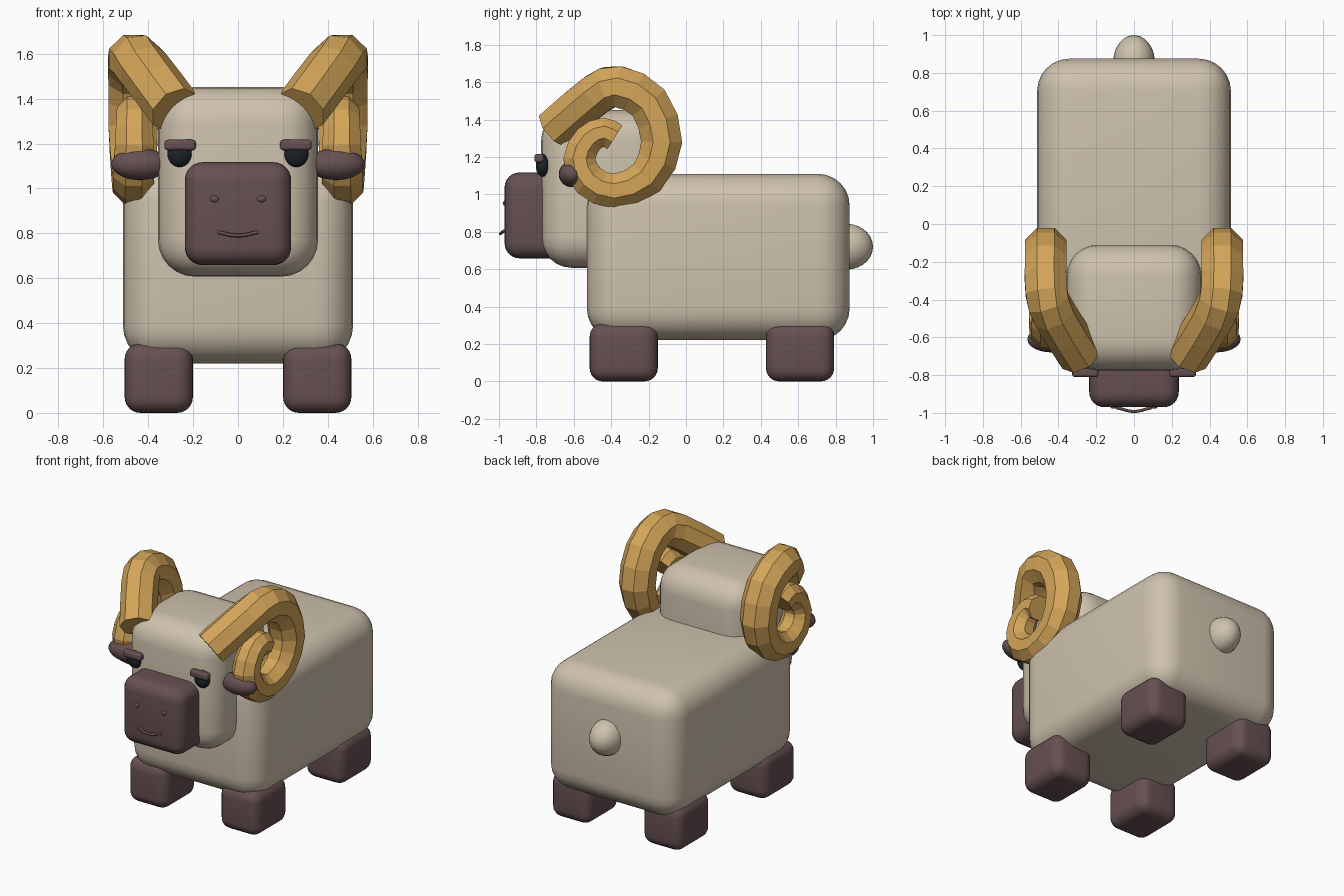
import bpy, bmesh, math
from mathutils import Vector

if "Cube" in bpy.data.objects:
    bpy.data.objects.remove(bpy.data.objects["Cube"])


def material(name, rgb):
    m = bpy.data.materials.new(name)
    m.diffuse_color = (*rgb, 1)
    m.use_nodes = True
    m.node_tree.nodes["Principled BSDF"].inputs["Base Color"].default_value = m.diffuse_color
    return m


WOOL = material("wool", (0.62, 0.54, 0.42))
HIDE = material("hide", (0.135, 0.08, 0.083))
HORN = material("horn", (0.66, 0.38, 0.10))
BLACK = material("eye_black", (0.012, 0.018, 0.02))


def finish(name, bm, mat, smooth=True):
    bmesh.ops.recalc_face_normals(bm, faces=bm.faces)
    me = bpy.data.meshes.new(name)
    bm.to_mesh(me)
    bm.free()
    ob = bpy.data.objects.new(name, me)
    bpy.context.collection.objects.link(ob)
    me.materials.append(mat)
    for p in me.polygons:
        p.use_smooth = smooth
    return ob


def rounded_box(name, lo, hi, radius, mat):
    lo, hi = Vector(lo), Vector(hi)
    bm = bmesh.new()
    bmesh.ops.create_cube(bm, size=1)
    for v in bm.verts:
        v.co = (lo + hi) / 2 + v.co * (hi - lo)
    bmesh.ops.bevel(bm, geom=bm.edges[:], offset=radius, segments=6,
                    profile=0.5, affect='EDGES')
    return finish(name, bm, mat)


def ellipsoid(name, centre, radii, mat):
    bm = bmesh.new()
    bmesh.ops.create_uvsphere(bm, u_segments=24, v_segments=14, radius=1)
    for v in bm.verts:
        v.co = Vector(centre) + v.co * Vector(radii)
    return finish(name, bm, mat)


# Horn path: x, y, z, radius
PATH = [Vector(p) for p in (
    (.28, -.70, 1.35, .11), (.42, -.48, 1.535, .11), (.465, -.36, 1.575, .11),
    (.467, -.20, 1.49, .11), (.467, -.13, 1.28, .11), (.465, -.21, 1.09, .10),
    (.465, -.385, 1.018, .092), (.465, -.52, 1.075, .09), (.462, -.57, 1.19, .086),
    (.462, -.52, 1.295, .08), (.462, -.44, 1.333, .077), (.462, -.38, 1.305, .075))]


def smooth_path(pts):
    out = [pts[0]]
    ext = [2 * pts[0] - pts[1]] + pts + [2 * pts[-1] - pts[-2]]
    for i in range(1, len(pts)):
        a, b, c, d = ext[i - 1:i + 3]
        out += [(9 * (b + c) - a - d) / 16, c]
    return out


def horn(name, side):
    pts = smooth_path(PATH)
    bm = bmesh.new()
    rings = []
    for i, p in enumerate(pts):
        t = (pts[min(i + 1, len(pts) - 1)] - pts[max(i - 1, 0)]).to_3d().normalized()
        across = Vector((1, 0, 0))
        across = (across - t * across.dot(t)).normalized()
        out = t.cross(across)
        r = p.w / math.cos(math.pi / 8)
        ring = []
        for k in range(8):
            a = (k + 0.5) * math.pi / 4
            co = p.to_3d() + r * (math.cos(a) * across + math.sin(a) * out)
            co.x *= side
            ring.append(bm.verts.new(co))
        rings.append(ring)
    for a, b in zip(rings, rings[1:]):
        for k in range(8):
            bm.faces.new((a[k], a[(k + 1) % 8], b[(k + 1) % 8], b[k]))
    bm.faces.new(rings[0])
    bm.faces.new(rings[-1])
    return finish(name, bm, HORN, smooth=False)


# Body, head, muzzle, tail
rounded_box("body", (-.513, -.53, .22), (.513, .875, 1.11), .17, WOOL)
rounded_box("head", (-.357, -.775, .607), (.357, -.11, 1.452), .165, WOOL)
rounded_box("muzzle", (-.237, -.97, .658), (.237, -.62, 1.117), .08, HIDE)
ellipsoid("tail", (0, .86, .72), (.11, .14, .122), WOOL)

# Paired parts
for s, tag in ((1, "right"), (-1, "left")):
    for y, end in ((-.333, "front"), (.61, "back")):
        rounded_box(f"{end}_leg_{tag}", (s * .353 - .152, y - .182, 0),
                    (s * .353 + .152, y + .182, .31), .07, HIDE)
    horn(f"horn_{tag}", s)
    ellipsoid(f"ear_{tag}", (s * .435, -.61, 1.108), (.13, .07, .07), HIDE)
    ellipsoid(f"eye_{tag}", (s * .26, -.765, 1.155), (.055, .038, .06), BLACK)
    rounded_box(f"brow_{tag}", (s * .258 - .07, -.81, 1.17),
                (s * .258 + .07, -.76, 1.217), .015, HIDE)
    ellipsoid(f"nostril_{tag}", (s * .105, -.968, .953), (.02, .01, .015), HIDE)

# Mouth
cu = bpy.data.curves.new("mouth", 'CURVE')
cu.dimensions = '3D'
cu.bevel_depth = .008
cu.bevel_resolution = 2
cu.use_fill_caps = True
sp = cu.splines.new('BEZIER')
sp.bezier_points.add(2)
for bp, co in zip(sp.bezier_points, ((-.09, -.973, .805), (0, -.992, .79), (.09, -.973, .805))):
    bp.co = co
    bp.handle_left_type = bp.handle_right_type = 'AUTO'
cu.materials.append(HIDE)
bpy.context.collection.objects.link(bpy.data.objects.new("mouth", cu))
